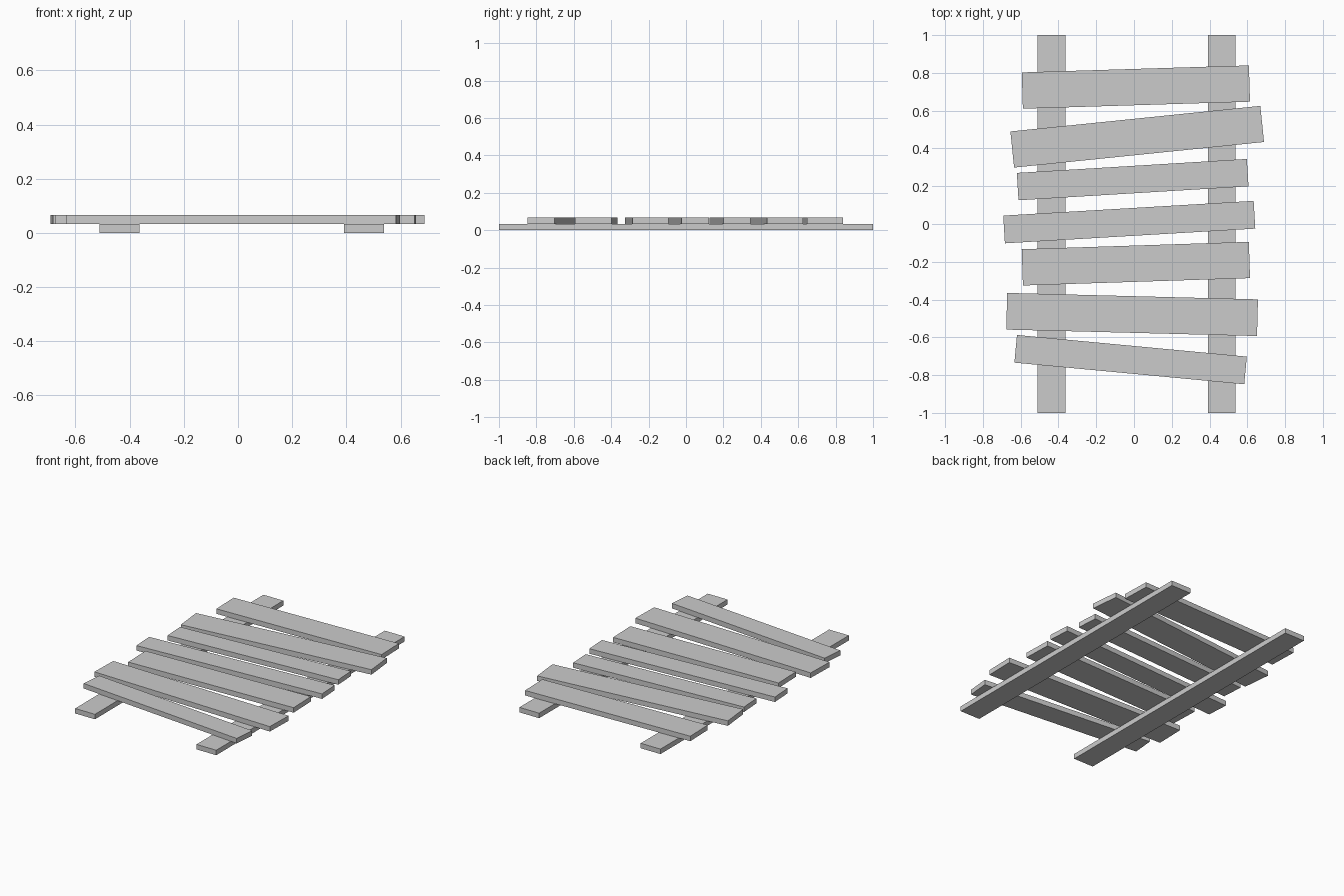
import bpy
from math import atan2
from mathutils import Matrix

cube = bpy.data.objects.get("Cube")
if cube:
    bpy.data.objects.remove(cube, do_unlink=True)

THICK = 0.0335

# Single grey material
grey = bpy.data.materials.new("plain_grey")
grey.use_nodes = True
colour = (0.6, 0.6, 0.6, 1.0)
grey.diffuse_color = colour
grey.node_tree.nodes["Principled BSDF"].inputs["Base Color"].default_value = colour


def board(name, x, y, bottom, length_x, length_y, angle=0.0):
    """Flat rectangular board, turned about its own vertical axis."""
    bpy.ops.mesh.primitive_cube_add(size=1)
    obj = bpy.context.object
    obj.name = obj.data.name = name
    obj.data.transform(Matrix.Diagonal((length_x, length_y, THICK, 1)))
    obj.location = (x, y, bottom + THICK / 2)
    obj.rotation_euler.z = angle
    obj.data.materials.append(grey)
    return obj


# Two long rails on the ground
board("right_rail", -0.437, 0, 0, 0.147, 2.0)
board("left_rail", 0.465, 0, 0, 0.147, 2.0)

# Crooked planks across the rails, back to front:
# centre x, centre y, length, width, rise across the length
planks = [
    (0.010, 0.725, 1.203, 0.192, 0.037),
    (0.017, 0.462, 1.330, 0.192, 0.136),
    (-0.007, 0.235, 1.220, 0.145, 0.074),
    (-0.025, 0.010, 1.328, 0.147, 0.078),
    (0.010, -0.210, 1.203, 0.192, 0.039),
    (-0.010, -0.479, 1.328, 0.194, -0.034),
    (-0.018, -0.718, 1.222, 0.147, -0.115),
]
for i, (x, y, length, width, rise) in enumerate(planks, 1):
    board(f"plank_{i}", x, y, THICK, length, width, atan2(rise, length))
